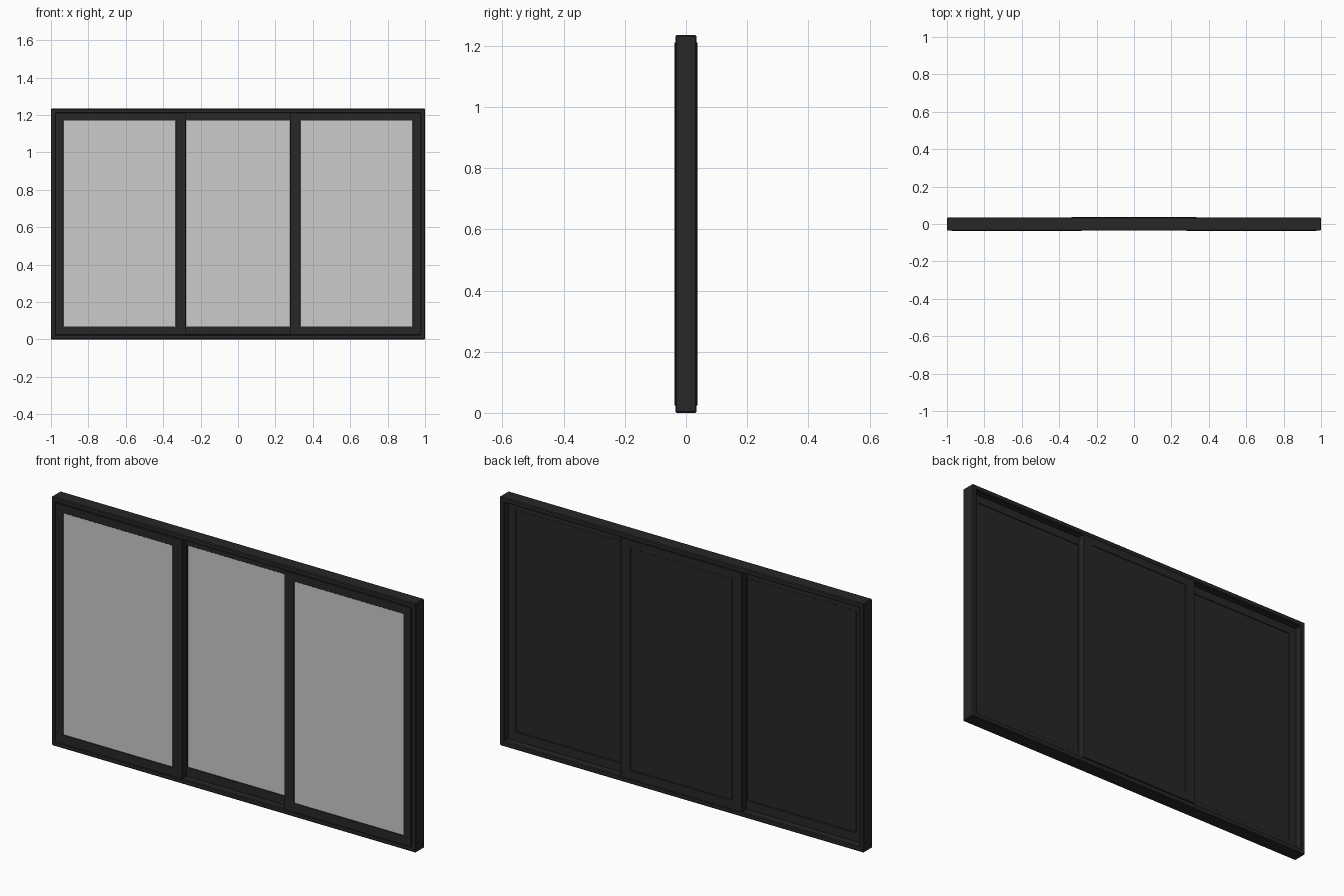
import bpy, bmesh

if "Cube" in bpy.data.objects:
    bpy.data.objects.remove(bpy.data.objects["Cube"])

W, H = 1.0, 1.235          # half width and height of the window
LIP = 0.025                # width of the outer frame
Z0, Z1 = 0.07, 1.17        # bottom and top of the panes

dark = bpy.data.materials.new("dark_metal")
dark.diffuse_color = (0.02, 0.02, 0.02, 1)
dark.use_nodes = True
dark.node_tree.nodes["Principled BSDF"].inputs["Base Color"].default_value = dark.diffuse_color


def finish(name, bm, mat=None, bevel=0):
    mesh = bpy.data.meshes.new(name)
    bmesh.ops.recalc_face_normals(bm, faces=bm.faces)
    bm.to_mesh(mesh)
    bm.free()
    ob = bpy.data.objects.new(name, mesh)
    bpy.context.collection.objects.link(ob)
    if mat:
        mesh.materials.append(mat)
    if bevel:
        mod = ob.modifiers.new("edge_bevel", "BEVEL")
        mod.width = bevel
        mod.segments = 1
        mod.limit_method = "ANGLE"
    return ob


def ring(name, outer, inner, y0, y1, bevel):
    """Mitred rectangular frame; outer and inner are (x0, x1, z0, z1)."""
    bm = bmesh.new()

    def corners(r, y):
        return [bm.verts.new((x, y, z)) for x, z in
                ((r[0], r[2]), (r[1], r[2]), (r[1], r[3]), (r[0], r[3]))]

    loops = [corners(outer, y0), corners(outer, y1),
             corners(inner, y1), corners(inner, y0)]
    for a, b in zip(loops, loops[1:] + loops[:1]):
        for i in range(4):
            j = (i + 1) % 4
            bm.faces.new((a[i], a[j], b[j], b[i]))
    return finish(name, bm, dark, bevel)


def box(name, r, y0, y1, mat=None):
    bm = bmesh.new()
    bmesh.ops.create_cube(bm, size=1)
    for v in bm.verts:
        v.co = (r[0] if v.co.x < 0 else r[1],
                y0 if v.co.y < 0 else y1,
                r[2] if v.co.z < 0 else r[3])
    return finish(name, bm, mat)


def sash(name, outer, inner, y0, y1):
    # stiles and rails, grey front pane, dark backing panel
    ring(name + "_sash", outer, inner, y0, y1, 0.0015)
    box(name + "_pane", inner, y0 + 0.004, y0 + 0.008)
    box(name + "_backing", inner, y0 + 0.008, y1 - 0.004, dark)


# outer frame
ring("outer_frame", (-W, W, 0, H), (-W + LIP, W - LIP, LIP, H - LIP),
     -0.035, 0.035, 0.004)

# side sashes on the front track
zb, zt = LIP - 0.001, H - LIP + 0.001
xo = W - LIP + 0.001
sash("left", (-xo, -0.28, zb, zt), (-0.933, -0.333, Z0, Z1), -0.038, -0.001)
sash("right", (0.28, xo, zb, zt), (0.333, 0.933, Z0, Z1), -0.038, -0.001)

# centre sash on the back track
sash("centre", (-0.333, 0.333, zb, zt), (-0.279, 0.279, Z0, Z1), 0.001, 0.038)
